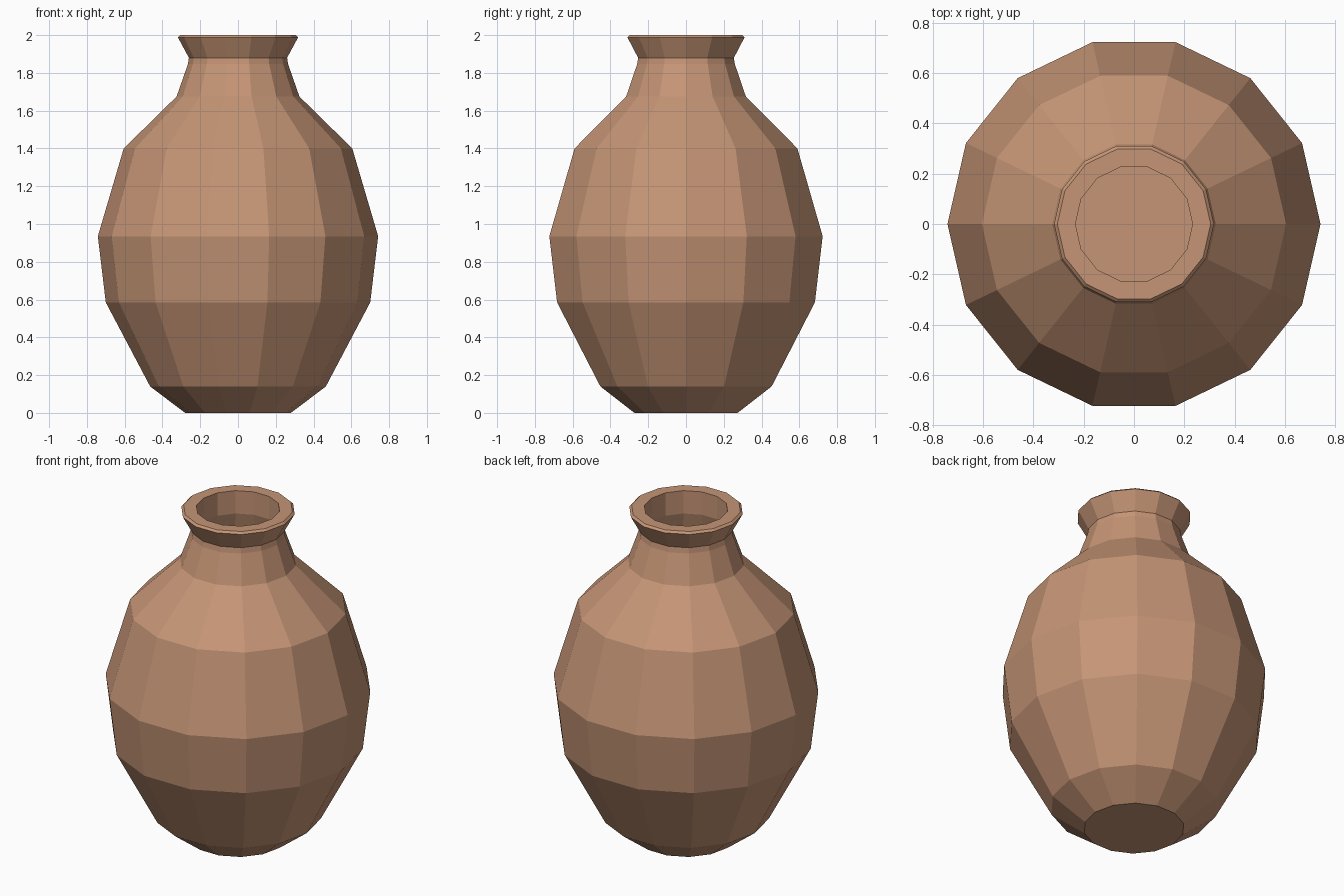
import bpy, bmesh
from math import cos, sin, tau

if "Cube" in bpy.data.objects:
    bpy.data.objects.remove(bpy.data.objects["Cube"])

SIDES = 14

# Closed wall profile (radius, height): outside upward, over the rim, inside downward
PROFILE = [
    (0.28, 0.0), (0.465, 0.14), (0.70, 0.585), (0.742, 0.935),
    (0.605, 1.40), (0.325, 1.675), (0.265, 1.847), (0.26, 1.88),
    (0.318, 1.988), (0.305, 2.0),
    (0.233, 2.0), (0.233, 1.86), (0.285, 1.66), (0.56, 1.375),
    (0.69, 0.935), (0.65, 0.60), (0.43, 0.18), (0.26, 0.06),
]


def lathe(name, profile, sides):
    """Turn a profile around z with flat facets and cap both ends."""
    bm = bmesh.new()
    rings = [[bm.verts.new((r * cos(tau * i / sides), r * sin(tau * i / sides), z))
              for i in range(sides)] for r, z in profile]
    for a, b in zip(rings, rings[1:]):
        for i in range(sides):
            j = (i + 1) % sides
            bm.faces.new((a[i], a[j], b[j], b[i]))
    bm.faces.new(rings[0][::-1])   # underside
    bm.faces.new(rings[-1])        # inner floor
    bmesh.ops.recalc_face_normals(bm, faces=bm.faces)
    mesh = bpy.data.meshes.new(name)
    bm.to_mesh(mesh)
    bm.free()
    obj = bpy.data.objects.new(name, mesh)
    bpy.context.collection.objects.link(obj)
    return obj


# Clay vase
vase = lathe("vase", PROFILE, SIDES)
clay = bpy.data.materials.new("clay")
clay.diffuse_color = (0.56, 0.30, 0.18, 1.0)
clay.use_nodes = True
clay.node_tree.nodes["Principled BSDF"].inputs["Base Color"].default_value = clay.diffuse_color
vase.data.materials.append(clay)
